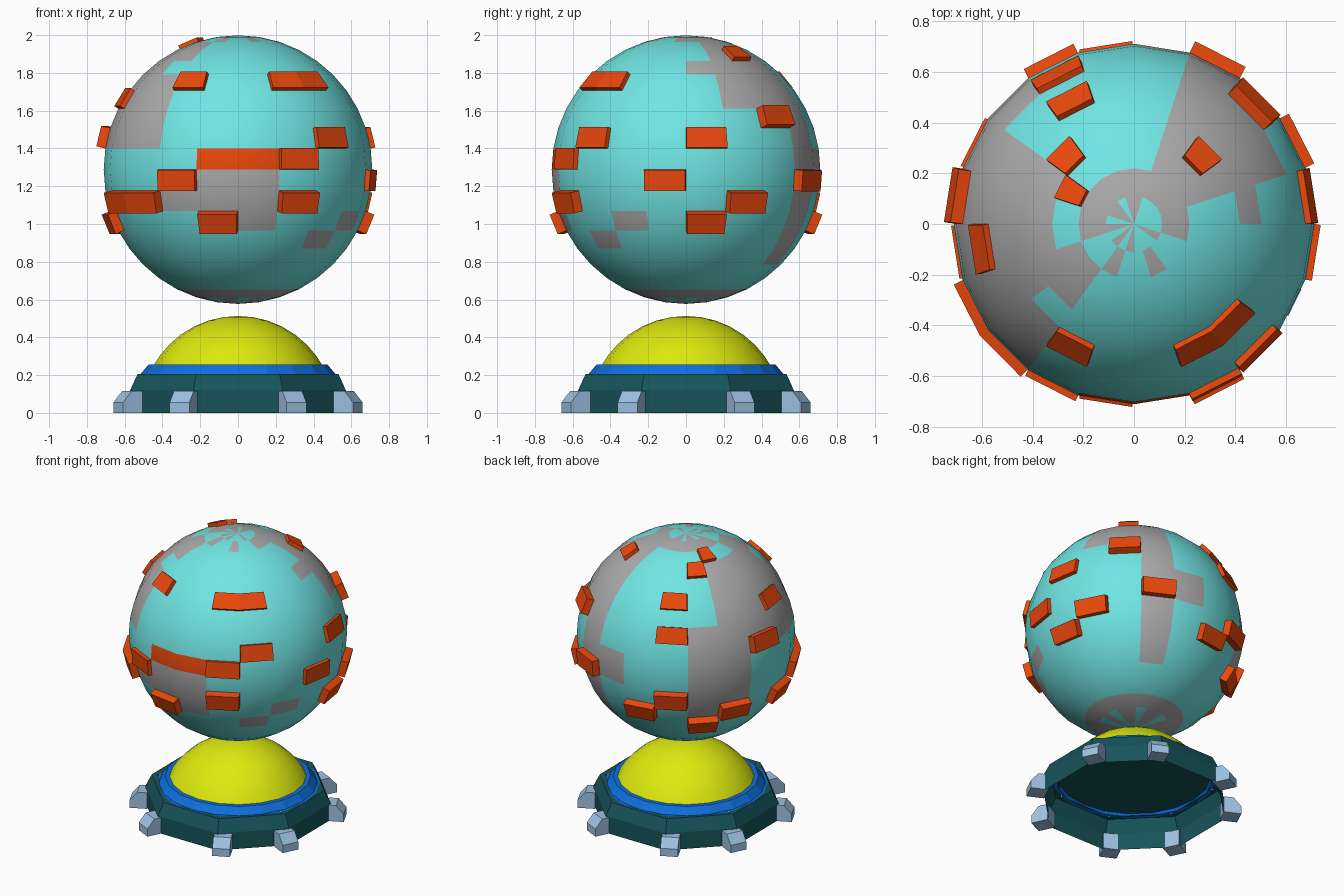
import bpy, bmesh, math
from mathutils import Vector

if "Cube" in bpy.data.objects:
    bpy.data.objects.remove(bpy.data.objects["Cube"])

R, CZ, N = 0.711, 1.288, 20          # planet radius, centre height, segments and rings
STEP = 2 * math.pi / N
BAND = math.pi / N


def material(name, rgb):
    lin = [(c / 255 / 12.92) if c < 11 else ((c / 255 + 0.055) / 1.055) ** 2.4 for c in rgb]
    m = bpy.data.materials.new(name)
    m.diffuse_color = (*lin, 1)
    m.use_nodes = True
    m.node_tree.nodes["Principled BSDF"].inputs["Base Color"].default_value = m.diffuse_color
    return m


CYAN = material("sea", (112, 230, 228))
GREY = material("land", (170, 170, 170))
ORANGE = material("orange", (235, 72, 12))
TEAL = material("dark_teal", (22, 84, 90))
BLUE = material("blue", (14, 112, 222))
YELLOW = material("yellow", (222, 234, 14))
STEEL = material("pale_blue", (158, 194, 226))


def make_object(name, bm, mats, smooth=False):
    me = bpy.data.meshes.new(name)
    for f in bm.faces:
        f.smooth = smooth
    bm.to_mesh(me)
    bm.free()
    for m in mats:
        me.materials.append(m)
    ob = bpy.data.objects.new(name, me)
    bpy.context.collection.objects.link(ob)
    return ob


def lathe(name, profile, sides, mat, smooth=False, turn=0.0):
    bm = bmesh.new()
    rings = []
    for r, z in profile:
        count = sides if r > 1e-4 else 1
        angles = [2 * math.pi * k / sides + turn for k in range(count)]
        rings.append([bm.verts.new((r * math.cos(a), r * math.sin(a), z)) for a in angles])
    for a, b in zip(rings, rings[1:]):
        for k in range(sides):
            n = (k + 1) % sides
            bm.faces.new((a[k], a[n], b[n], b[k]) if len(b) > 1 else (a[k], a[n], b[0]))
    return make_object(name, bm, [mat], smooth)


# Land: for each column, the inclusive band ranges that are grey
land = {
    0: [(15, 15), (18, 18)], 1: [(13, 18)], 2: [(12, 18)], 3: [(5, 18)],
    4: [(9, 10), (18, 19)], 5: [(18, 19)], 6: [(18, 18)],
    7: [(7, 12), (18, 19)], 8: [(8, 16), (18, 19)], 9: [(11, 16), (18, 18)],
    10: [(11, 16), (18, 19)], 11: [(11, 17)], 12: [(11, 14), (16, 17), (19, 19)],
    13: [(8, 8), (18, 18)], 14: [(8, 9), (19, 19)], 15: [(7, 9)],
    16: [(18, 18)], 17: [(6, 6)], 18: [(7, 7), (19, 19)], 19: [(18, 18)],
}
flush_orange = {(14, 10), (15, 10)}


def is_land(i, j):
    if j <= 2:
        return j == 2 or i % 3 != 0
    return any(lo <= j <= hi for lo, hi in land[i])


# Planet
bm = bmesh.new()
bmesh.ops.create_uvsphere(bm, u_segments=N, v_segments=N, radius=R)
for f in bm.faces:
    c = f.calc_center_median()
    i = int((math.atan2(c.y, c.x) % (2 * math.pi)) / STEP)
    j = int((math.atan2(c.z, c.xy.length) + math.pi / 2) / BAND)
    f.material_index = 2 if (i, j) in flush_orange else int(is_land(i, j))
planet = make_object("planet", bm, [CYAN, GREY, ORANGE], True)
planet.location.z = CZ

# Raised blocks: (column, band, columns wide)
blocks = [(16, 10, 1), (17, 11, 1), (13, 9, 1), (14, 7, 1), (16, 8, 1), (11, 8, 2),
          (10, 7, 1), (9, 11, 1), (10, 13, 1), (13, 14, 1), (16, 14, 2), (8, 17, 1),
          (7, 16, 1), (2, 16, 1), (6, 14, 1), (6, 12, 1), (2, 12, 1), (3, 9, 1),
          (5, 7, 1), (6, 8, 1), (7, 6, 1), (8, 7, 1), (0, 11, 1), (19, 9, 1),
          (0, 7, 1), (1, 8, 1)]
thick = {(3, 9), (9, 11), (2, 12)}


def direction(col, band):
    a, t = col * STEP, band * BAND - math.pi / 2
    return Vector((math.cos(t) * math.cos(a), math.cos(t) * math.sin(a), math.sin(t)))


bm = bmesh.new()
for i, j, n in blocks:
    depth = 0.05 if j <= 8 or (i, j) in thick else 0.026
    grid = []
    for k in range(n + 1):
        nrm = direction(i + min(max(k, 0.5), n - 0.5), j + 0.5) * depth
        lo, hi = direction(i + k, j) * R, direction(i + k, j + 1) * R
        grid.append([bm.verts.new(v) for v in (lo, lo + nrm, hi + nrm, hi)])
    for a, b in zip(grid, grid[1:]):
        for k in range(3):
            bm.faces.new((a[k], b[k], b[k + 1], a[k + 1]))
    bm.faces.new(grid[0])
    bm.faces.new(grid[-1][::-1])
bmesh.ops.recalc_face_normals(bm, faces=bm.faces)
raised = make_object("raised_blocks", bm, [ORANGE])
raised.location.z = CZ

# Base: open octagonal shell, round collar with a plate closing it, and dome
EIGHTH = math.pi / 8
lathe("base_shell", [(0.618, 0), (0.618, 0.12), (0.575, 0.207), (0.535, 0.207)], 8, TEAL, turn=EIGHTH)
lathe("base_collar", [(0.535, 0.207), (0.515, 0.207), (0.475, 0.255), (0.43, 0.255)], 20, BLUE)
plate = lathe("base_plate", [(0.50, 0.222), (0, 0.222)], 20, TEAL)
plate.data.flip_normals()
dome = [(0.513 * math.cos(math.radians(a)), 0.513 * math.sin(math.radians(a)))
        for a in (29, 36, 45, 54, 63, 72, 81)]
lathe("dome", dome + [(0, 0.513)], 20, YELLOW, True)

# Feet: chamfered blocks, a pair on each side of the base
section = [(0.59, 0), (0.706, 0), (0.706, 0.055), (0.655, 0.115), (0.59, 0.115)]
bm = bmesh.new()
for k in range(8):
    a = math.radians(90 * (k // 2) + (26 if k % 2 else -26))
    out, side = Vector((math.cos(a), math.sin(a), 0)), Vector((-math.sin(a), math.cos(a), 0))
    ends = [[bm.verts.new(out * r + side * s + Vector((0, 0, z))) for r, z in section]
            for s in (-0.058, 0.058)]
    bm.faces.new(ends[0])
    bm.faces.new(ends[1][::-1])
    for p in range(5):
        q = (p + 1) % 5
        bm.faces.new((ends[0][p], ends[1][p], ends[1][q], ends[0][q]))
bmesh.ops.recalc_face_normals(bm, faces=bm.faces)
make_object("feet", bm, [STEEL])
